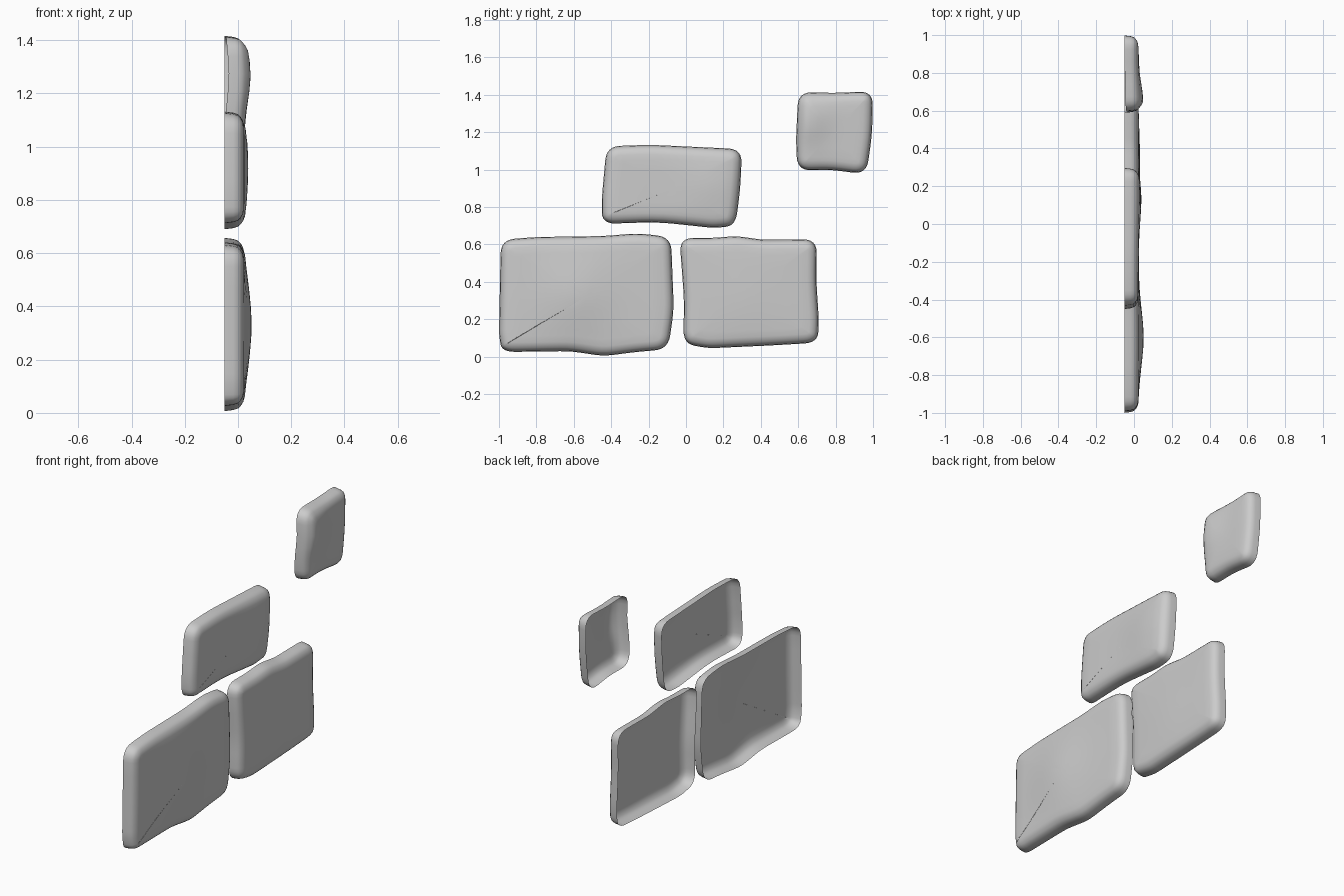
import bpy
import bmesh
from math import exp
from mathutils import Vector

cube = bpy.data.objects.get("Cube")
if cube:
    bpy.data.objects.remove(cube, do_unlink=True)

# Plain stone colour
stone = bpy.data.materials.new("stone_grey")
stone.use_nodes = True
grey = (0.6, 0.6, 0.6, 1)
stone.diffuse_color = grey
stone.node_tree.nodes["Principled BSDF"].inputs["Base Color"].default_value = grey

BACK = -0.05
# Edge profile: (inset from the outline, x), from the open rim to the face
EDGE = [(0, BACK), (0.004, -0.018), (0.010, 0.0), (0.020, 0.010),
        (0.034, 0.018), (0.050, 0.022)]
FACE_RINGS = 7


def rounded(points, radius):
    """Round the sharp corners of an outline and subdivide its long sides."""
    pts = [Vector(p) for p in points]
    out = []
    for i, p in enumerate(pts):
        before, after = pts[i - 1] - p, pts[(i + 1) % len(pts)] - p
        sharp = before.angle(after) < 2.4
        reach = radius if sharp else min(before.length, after.length) * 0.3
        a = p + before.normalized() * min(reach, before.length * 0.45)
        b = p + after.normalized() * min(reach, after.length * 0.45)
        steps = 6 if sharp else 3
        for k in range(steps + 1):
            t = k / steps
            out.append(a * (1 - t) ** 2 + p * 2 * t * (1 - t) + b * t * t)
    dense = []
    for i, p in enumerate(out):
        q = out[(i + 1) % len(out)]
        cuts = max(1, round((q - p).length / 0.08))
        dense += [p.lerp(q, k / cuts) for k in range(cuts)]
    return dense


def inset(loop, distance):
    """Move a counter-clockwise loop inward."""
    result = []
    for i, p in enumerate(loop):
        along = (loop[(i + 1) % len(loop)] - loop[i - 1]).normalized()
        result.append(p + Vector((-along.y, along.x)) * distance)
    return result


def make_stone(name, outline, peak, height, spread, rim_lift=0):
    """Hollow stone shell, open at the back, with a soft swelling on its face."""
    loop = rounded(outline, 0.075)[::-1]
    middle = sum(loop, Vector((0, 0))) / len(loop)
    peak = Vector(peak)

    def swell(p):
        return height * exp(-((p - peak).length / spread) ** 2)

    bm = bmesh.new()
    rings = []
    for n, (distance, x) in enumerate(EDGE):
        share = max(rim_lift, n / (len(EDGE) - 1))
        rings.append([bm.verts.new((x + swell(p) * share, p.x, p.y))
                      for p in inset(loop, distance)])
    border = inset(loop, EDGE[-1][0])
    for n in range(1, FACE_RINGS):
        t = n / FACE_RINGS
        x = EDGE[-1][1] + 0.003 * min(1, t * 3)
        ring = [p.lerp(middle, t) for p in border]
        rings.append([bm.verts.new((x + swell(p), p.x, p.y)) for p in ring])
    for outer, inner in zip(rings, rings[1:]):
        for j in range(len(outer)):
            k = (j + 1) % len(outer)
            bm.faces.new((outer[j], outer[k], inner[k], inner[j]))
    tip = bm.verts.new((EDGE[-1][1] + 0.003 + swell(middle), middle.x, middle.y))
    last = rings[-1]
    for j in range(len(last)):
        bm.faces.new((last[j], last[(j + 1) % len(last)], tip))
    for face in bm.faces:
        face.smooth = True
    mesh = bpy.data.meshes.new(name)
    bm.to_mesh(mesh)
    bm.free()
    mesh.materials.append(stone)
    bpy.context.collection.objects.link(bpy.data.objects.new(name, mesh))


# Outlines are (y, z), clockwise from the upper front corner
make_stone("lower_front_stone",
           [(-.99, .625), (-.8, .64), (-.44, .645), (-.26, .66), (-.08, .64),
            (-.065, .25), (-.095, .04), (-.27, .025), (-.44, .003),
            (-.62, .03), (-.985, .025), (-1, .12)],
           (-.6, .33), .026, .2)
make_stone("lower_back_stone",
           [(-.035, .635), (.14, .635), (.27, .645), (.41, .625), (.7, .628),
            (.697, .4), (.71, .2), (.705, .075), (.45, .06), (.12, .045),
            (-.015, .07), (-.01, .3)],
           (.3, .3), .008, .2)
make_stone("middle_stone",
           [(-.425, 1.125), (-.19, 1.133), (.3, 1.11), (.29, .9), (.265, .7),
            (.15, .688), (-.15, .72), (-.45, .71), (-.45, .85)],
           (.14, .92), .014, .17)
make_stone("upper_stone",
           [(.6, 1.415), (.8, 1.41), (1, 1.42), (.995, 1.19), (.965, .975),
            (.77, 1), (.595, .995), (.588, 1.16)],
           (.64, 1.27), .025, .13, .7)
